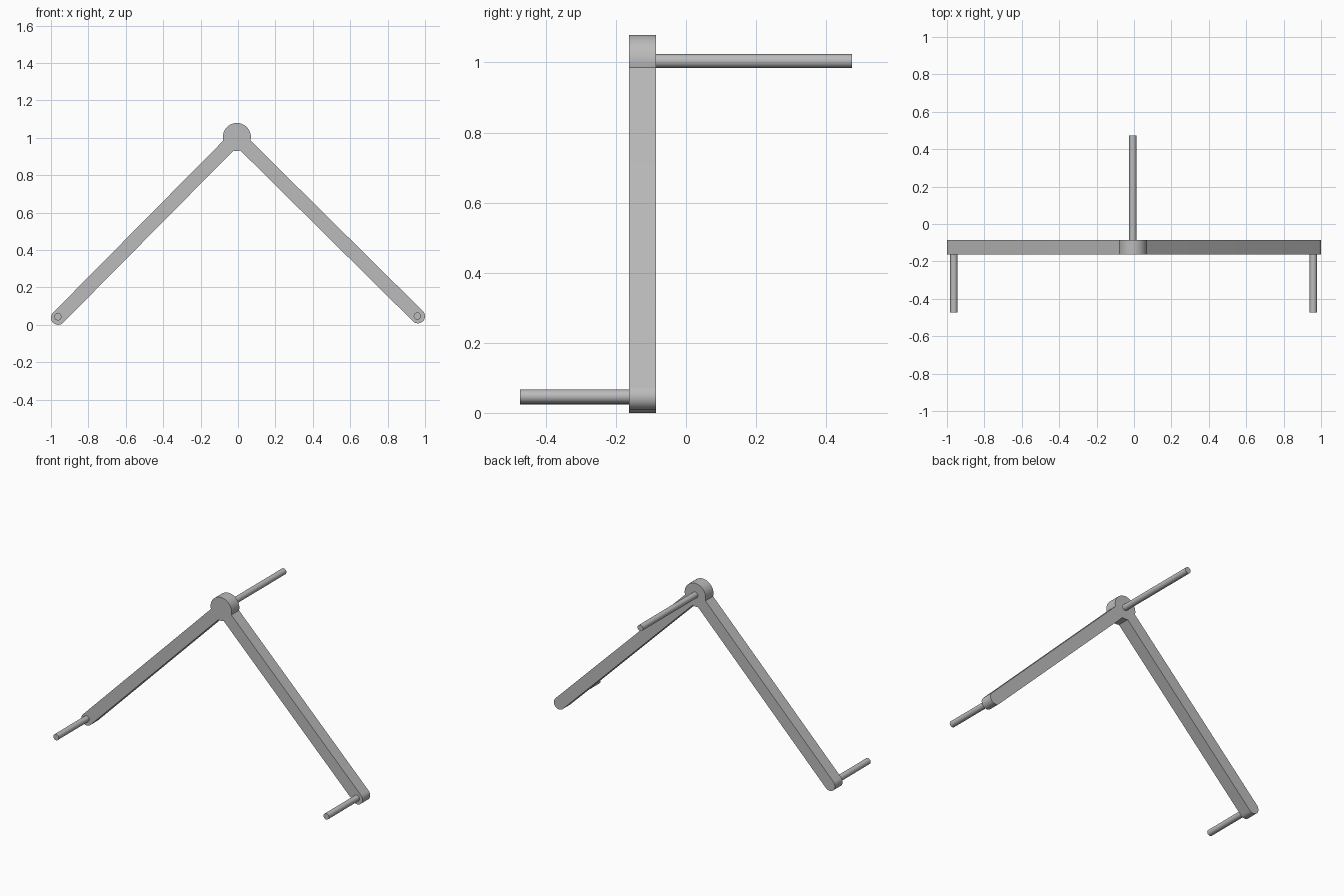
import bpy, bmesh
from math import pi, sin, cos, asin, atan2, hypot
from mathutils import Vector

cube = bpy.data.objects.get("Cube")
if cube:
    bpy.data.objects.remove(cube, do_unlink=True)

# One grey finish for the whole model
grey = bpy.data.materials.new("plain_grey")
grey.use_nodes = True
grey.diffuse_color = (0.5, 0.5, 0.5, 1)
grey.node_tree.nodes["Principled BSDF"].inputs["Base Color"].default_value = (0.5, 0.5, 0.5, 1)

HUB, HUB_R = Vector((-0.006, 1.004)), 0.075
ARM_R, PIN_R = 0.038, 0.0195
FRONT, BACK = -0.163, -0.085
LEFT_END, RIGHT_END = Vector((0.962, 0.046)), Vector((-0.962, 0.038))


def arc(centre, radius, start, end, steps):
    """Points in the x-z plane along a circular arc."""
    angles = [start + (end - start) * i / steps for i in range(steps + 1)]
    return [centre + radius * Vector((cos(a), sin(a))) for a in angles]


def prism(name, outline, y0, y1):
    """Extrude an x-z outline from y0 to y1."""
    bm = bmesh.new()
    face = bm.faces.new([bm.verts.new((p.x, y0, p.y)) for p in outline])
    ret = bmesh.ops.extrude_face_region(bm, geom=[face], use_keep_orig=True)
    moved = [g for g in ret["geom"] if isinstance(g, bmesh.types.BMVert)]
    bmesh.ops.translate(bm, verts=moved, vec=(0, y1 - y0, 0))
    bmesh.ops.recalc_face_normals(bm, faces=bm.faces)
    mesh = bpy.data.meshes.new(name)
    bm.to_mesh(mesh)
    bm.free()
    mesh.materials.append(grey)
    obj = bpy.data.objects.new(name, mesh)
    bpy.context.collection.objects.link(obj)
    bpy.ops.object.select_all(action="DESELECT")
    obj.select_set(True)
    bpy.context.view_layer.objects.active = obj
    bpy.ops.object.shade_smooth_by_angle(angle=pi / 6)
    return obj


# Frame: round hub with two round-ended arms, as a single outline
spread = asin(ARM_R / HUB_R)
right_a, left_a = [atan2(e.y - HUB.y, e.x - HUB.x) for e in (RIGHT_END, LEFT_END)]
outline = arc(RIGHT_END, ARM_R, right_a - pi / 2, right_a + pi / 2, 20)
outline += arc(HUB, HUB_R, right_a + spread, left_a - spread, 6)
outline += arc(LEFT_END, ARM_R, left_a - pi / 2, left_a + pi / 2, 20)
outline += arc(HUB, HUB_R, left_a + spread, right_a + 2 * pi - spread, 40)
prism("angled_frame", outline, FRONT, BACK)

# Pins: a long one behind the hub, a short one in front of each arm end
pins = (("hub_rod", HUB, BACK, 0.473),
        ("left_pin", LEFT_END + Vector((-0.003, 0.001)), -0.473, FRONT),
        ("right_pin", RIGHT_END + Vector((-0.001, 0.005)), -0.473, FRONT))
for name, centre, y0, y1 in pins:
    prism(name, arc(centre, PIN_R, 0, 2 * pi, 32)[:-1], y0, y1)
